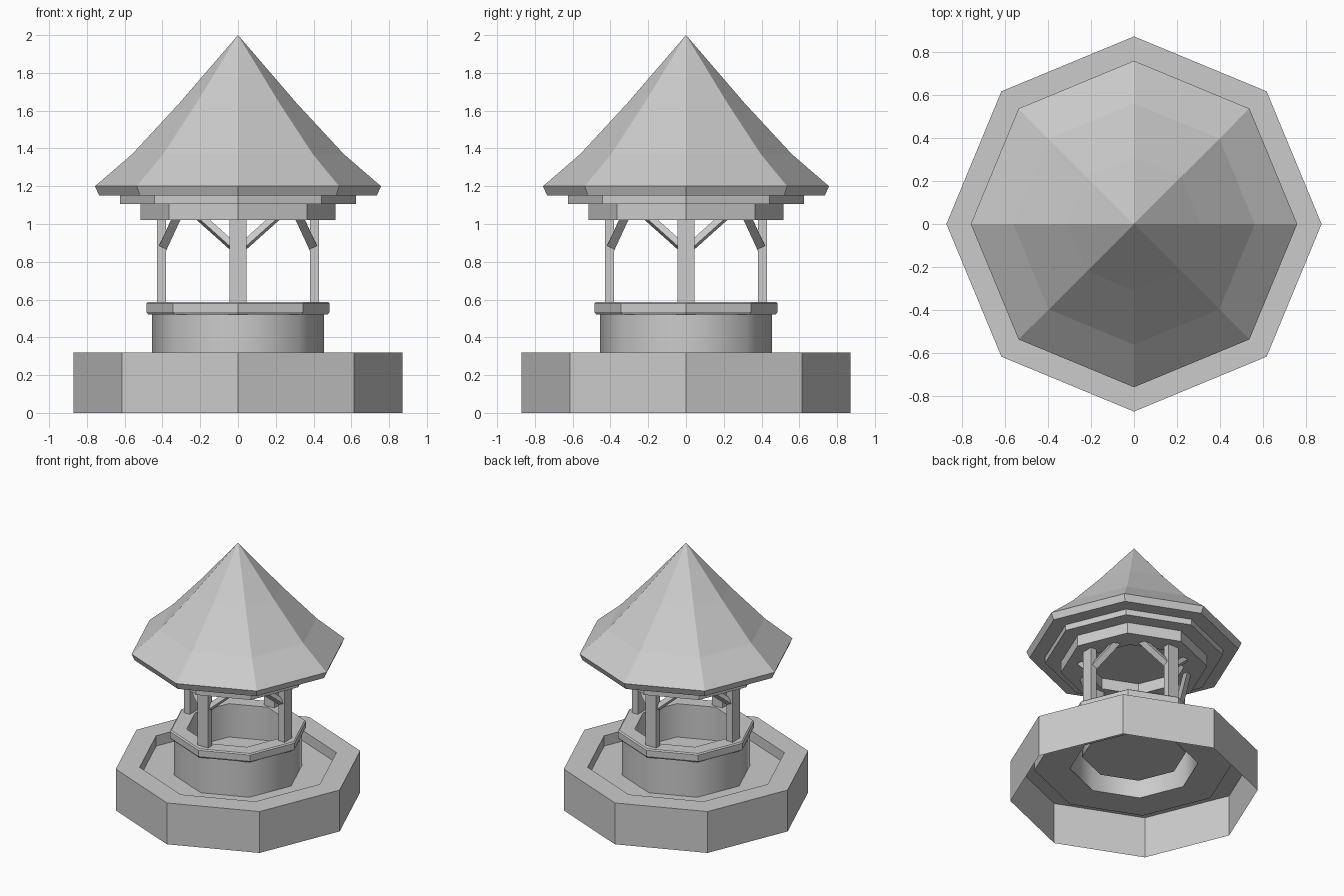
import bpy, bmesh
from math import cos, sin, pi
from mathutils import Vector, Matrix

cube = bpy.data.objects.get("Cube")
if cube:
    bpy.data.objects.remove(cube, do_unlink=True)

stone = bpy.data.materials.new("light grey")
stone.use_nodes = True
GREY = (0.6, 0.6, 0.6, 1)
stone.diffuse_color = GREY
stone.node_tree.nodes["Principled BSDF"].inputs["Base Color"].default_value = GREY

SIDES = 8


def finish(name, bm, smooth=False):
    for f in bm.faces:
        f.smooth = smooth
    mesh = bpy.data.meshes.new(name)
    bm.to_mesh(mesh)
    bm.free()
    mesh.materials.append(stone)
    obj = bpy.data.objects.new(name, mesh)
    bpy.context.collection.objects.link(obj)
    return obj


def octagon(name, profile, smooth=False):
    """Sweep a (radius, height) profile, listed so faces point outward, round z."""
    bm = bmesh.new()
    rings = []
    for r, z in profile:
        if r == 0:
            rings.append([bm.verts.new((0, 0, z))] * SIDES)
        else:
            rings.append([bm.verts.new((r * cos(2 * pi * i / SIDES),
                                        r * sin(2 * pi * i / SIDES), z))
                          for i in range(SIDES)])
    for low, high in zip(rings, rings[1:]):
        for i in range(SIDES):
            j = (i + 1) % SIDES
            corners = [low[i], low[j], high[j], high[i]]
            bm.faces.new(list(dict.fromkeys(corners)))
    return finish(name, bm, smooth)


def beam(bm, start, end, across, width, depth):
    """Add a rectangular bar between two points."""
    start, end = Vector(start), Vector(end)
    along = (end - start).normalized()
    side = Vector(across)
    side = (side - along * side.dot(along)).normalized()
    other = along.cross(side)
    rot = Matrix((side, other, along)).transposed().to_4x4()
    size = Matrix.Diagonal((width, depth, (end - start).length, 1))
    bmesh.ops.create_cube(bm, size=1, matrix=Matrix.Translation((start + end) / 2) @ rot @ size)


# Hollow basin with raised border and sunken floor
octagon("basin", [(0.87, 0), (0.87, 0.32), (0.70, 0.32), (0.70, 0.24), (0.45, 0.24)])

# Well wall, lining and coping
octagon("well_wall", [(0.455, 0.24), (0.455, 0.53)], smooth=True)
octagon("well_coping", [(0.45, 0.52), (0.475, 0.52), (0.485, 0.535), (0.485, 0.58),
                        (0.475, 0.588), (0.365, 0.588)])
octagon("well_lining", [(0.365, 0.588), (0.365, 0.33)], smooth=True)
octagon("well_bottom", [(0.365, 0.33), (0, 0.33)])

# Four posts, each with a pair of braces following the octagon
quarters = [("front", 0), ("left", 1), ("back", 2), ("right", 3)]
for place, turn in quarters:
    spin = Matrix.Rotation(turn * pi / 2, 4, 'Z')
    bm = bmesh.new()
    beam(bm, (0, -0.405, 0.58), (0, -0.405, 1.04), (1, 0, 0), 0.09, 0.05)
    finish(place + "_post", bm).matrix_world = spin
    bm = bmesh.new()
    for s in (-1, 1):
        beam(bm, (s * 0.02, -0.398, 0.875), (s * 0.21, -0.319, 1.045),
             (s * 0.38, 0.92, 0), 0.045, 0.035)
    finish(place + "_braces", bm).matrix_world = spin

# Stepped timber rings under the roof
octagon("roof_beam", [(0, 1.105), (0.35, 1.105), (0.35, 1.02), (0.515, 1.02), (0.515, 1.105)])
octagon("roof_step", [(0.515, 1.105), (0.625, 1.105), (0.625, 1.15)])

# Flared roof with sloping eave edge
octagon("roof", [(0.625, 1.15), (0.735, 1.15), (0.757, 1.2), (0.56, 1.37), (0.31, 1.64), (0, 2)])
